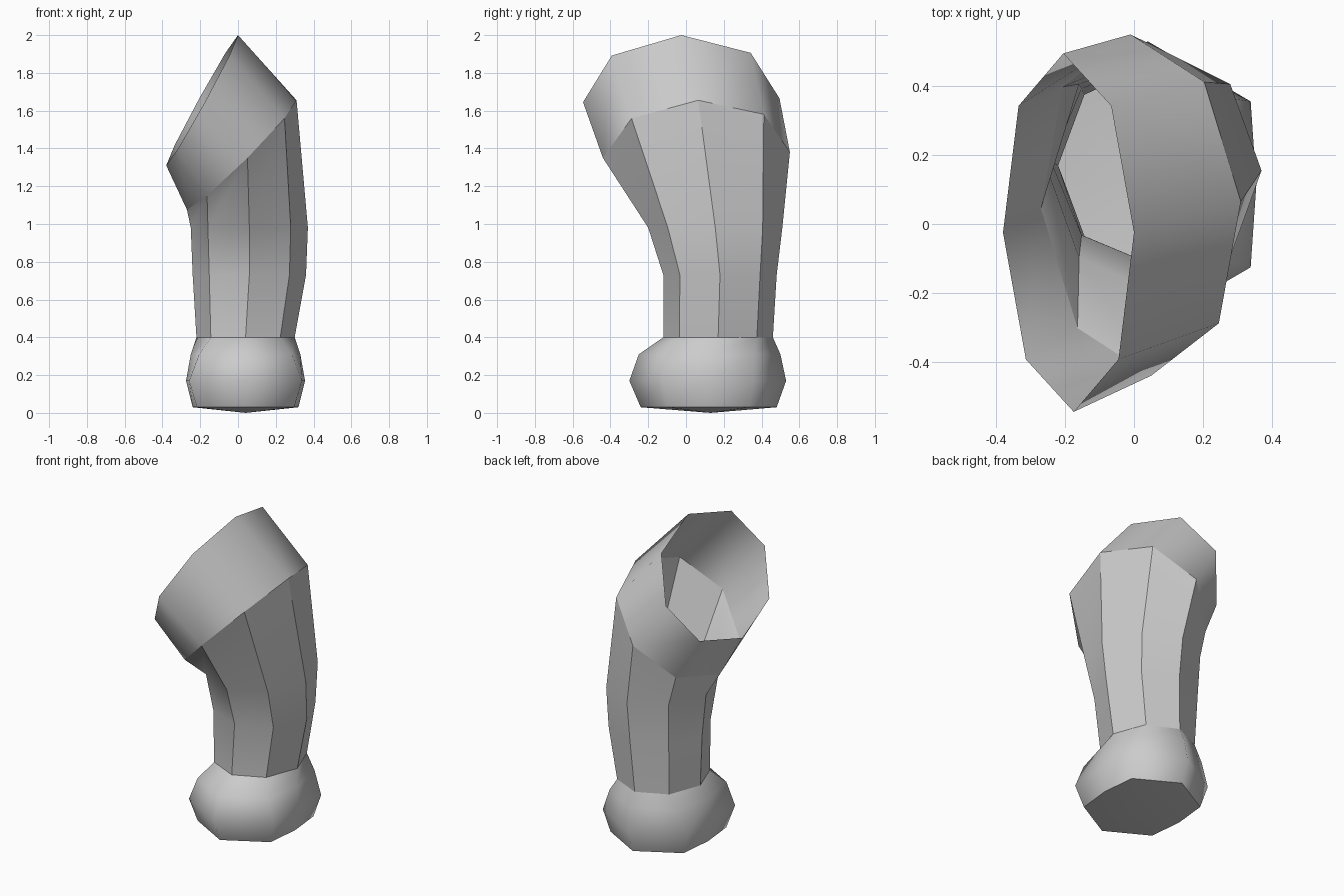
import bpy, bmesh
from math import cos, sin, pi, radians
from mathutils import Vector

if "Cube" in bpy.data.objects:
    bpy.data.objects.remove(bpy.data.objects["Cube"])

SIDES = 8


def ring(c, u, v, kx=1.0, ky=1.0):
    """Eight points around an ellipse; kx, ky push the diagonal corners."""
    pts = []
    for i in range(SIDES):
        a = 2 * pi * i / SIDES
        fx, fy = (kx, ky) if i % 2 else (1, 1)
        pts.append(Vector(c) + Vector(u) * cos(a) * fx + Vector(v) * sin(a) * fy)
    return pts


def level(cx, cy, z, rx, ry, kx=1.0, ky=1.0):
    return ring((cx, cy, z), (rx, 0, 0), (0, ry, 0), kx, ky)


def loft(name, rings, angle, tip=None):
    """Skin rings ordered bottom to top, optionally closed to a bottom tip."""
    bm = bmesh.new()
    rows = [[bm.verts.new(p) for p in r] for r in rings]
    for lo, hi in zip(rows, rows[1:]):
        for i in range(SIDES):
            j = (i + 1) % SIDES
            bm.faces.new((lo[i], lo[j], hi[j], hi[i]))
    if tip:
        t = bm.verts.new(tip)
        for i in range(SIDES):
            bm.faces.new((rows[0][(i + 1) % SIDES], rows[0][i], t))
    me = bpy.data.meshes.new(name)
    bm.to_mesh(me)
    bm.free()
    ob = bpy.data.objects.new(name, me)
    bpy.context.collection.objects.link(ob)
    bpy.ops.object.select_all(action='DESELECT')
    ob.select_set(True)
    bpy.context.view_layer.objects.active = ob
    bpy.ops.object.shade_smooth_by_angle(angle=radians(angle))
    return ob


# Tilted rims of the collar
lower_rim = ring((0.02, 0.055, 1.365), (0.29, 0.01, 0.29), (-0.03, 0.495, 0.015))
upper_rim = ring((-0.19, -0.025, 1.655), (0.19, 0, 0.345), (-0.015, 0.52, 0.01))
wrist = level(0.04, 0.17, 0.40, 0.26, 0.29)

# Open collar
loft("collar", [lower_rim, upper_rim], 60)

# Bent column flaring into the collar
loft("column", [wrist,
                level(0.06, 0.18, 0.73, 0.30, 0.30),
                level(0.06, 0.155, 0.98, 0.31, 0.355),
                lower_rim], 30)

# Rounded foot
loft("foot", [level(0.04, 0.12, 0.03, 0.28, 0.36, 1.3, 0.85),
              level(0.04, 0.115, 0.17, 0.315, 0.415, 1.34, 0.82),
              level(0.04, 0.125, 0.31, 0.29, 0.375, 1.2, 0.9),
              wrist], 65, tip=(0.04, 0.13, 0.0))
